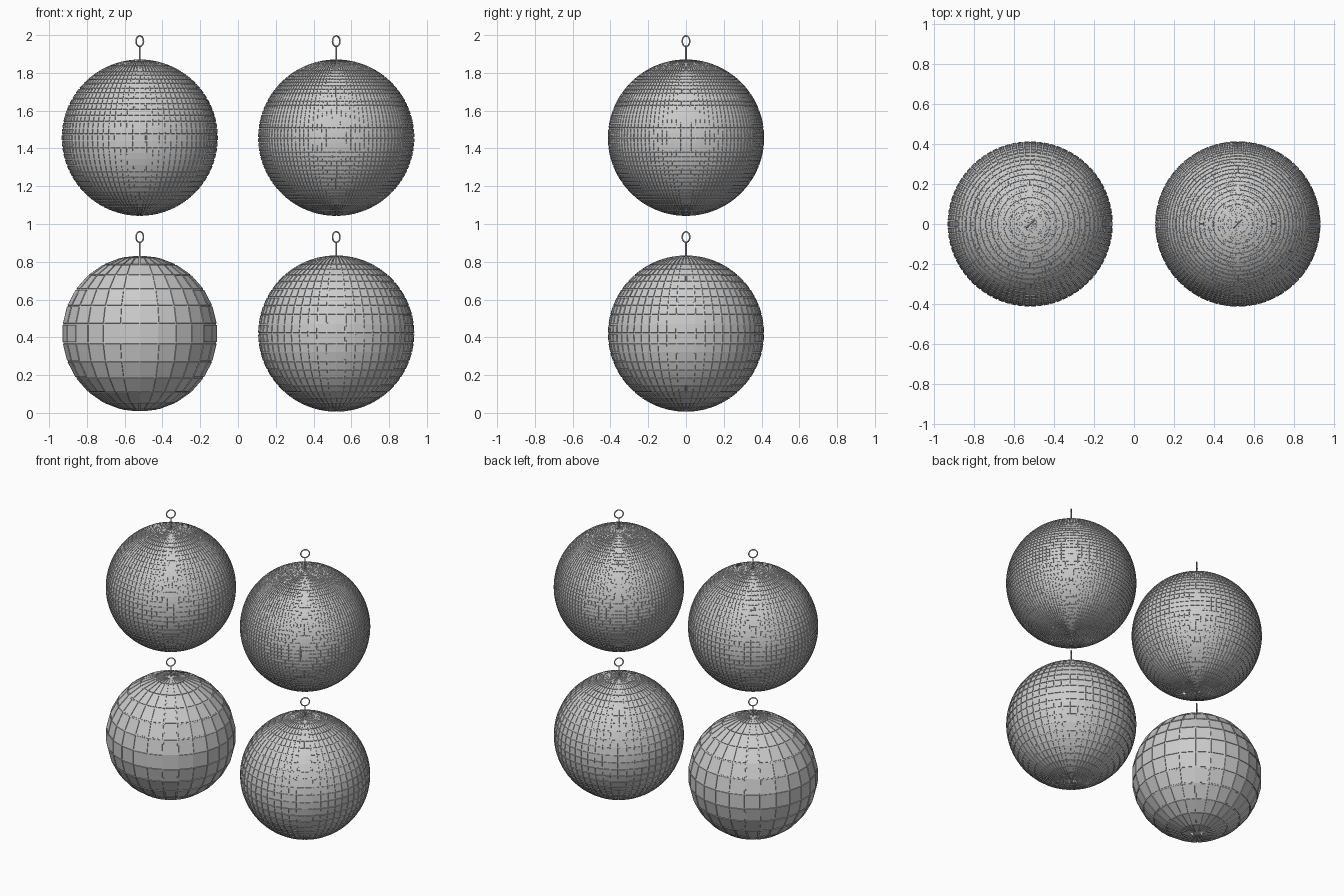
import bpy, bmesh, math
from mathutils import Matrix, Vector

if "Cube" in bpy.data.objects:
    bpy.data.objects.remove(bpy.data.objects["Cube"])

R = 0.414          # ball radius
GROOVE = 0.004     # groove depth between mirror tiles


def finish(name, bm):
    me = bpy.data.meshes.new(name)
    bm.to_mesh(me)
    bm.free()
    ob = bpy.data.objects.new(name, me)
    bpy.context.collection.objects.link(ob)
    return ob


def tiled_ball(name, rings, x, z):
    """Mirror ball: square facets, each raised above the grout lines."""
    bm = bmesh.new()
    bmesh.ops.create_uvsphere(bm, u_segments=2 * rings, v_segments=rings, radius=R - GROOVE)
    rows = {}
    for f in bm.faces:
        rows.setdefault(round(f.calc_center_median().z, 4), []).append(f)
    for faces in rows.values():
        width = min(e.calc_length() for e in faces[0].edges)
        t = min(0.004, 0.12 * width)
        bmesh.ops.inset_individual(bm, faces=faces, thickness=t, use_even_offset=True)
        bmesh.ops.inset_individual(bm, faces=faces, thickness=t * 0.1, depth=GROOVE,
                                   use_even_offset=True)
    ob = finish(name, bm)
    ob.location = (x, 0, z)


def hanger(name, x, z):
    """Thin pin with a ring turned 45 degrees."""
    bpy.ops.mesh.primitive_cylinder_add(vertices=12, radius=0.004, depth=0.08,
                                        location=(x, 0, z + R + 0.025))
    pin = bpy.context.object
    pin.name = name + "_pin"
    bpy.ops.object.shade_smooth_by_angle()
    bpy.ops.mesh.primitive_torus_add(major_segments=32, minor_segments=10,
                                     major_radius=0.028, minor_radius=0.004,
                                     location=(x, 0, z + 0.511),
                                     rotation=(math.pi / 2, 0, math.pi / 4))
    ring = bpy.context.object
    ring.name = name + "_ring"
    bpy.ops.object.shade_smooth_by_angle()


# four balls with increasingly fine tiling
for label, rings, x, z in (("coarse", 13, -0.52, 0.42), ("medium", 26, 0.52, 0.42),
                           ("fine", 39, -0.52, 1.457), ("finest", 52, 0.52, 1.457)):
    tiled_ball(label + "_mirror_ball", rings, x, z)
    hanger(label + "_hanger", x, z)
